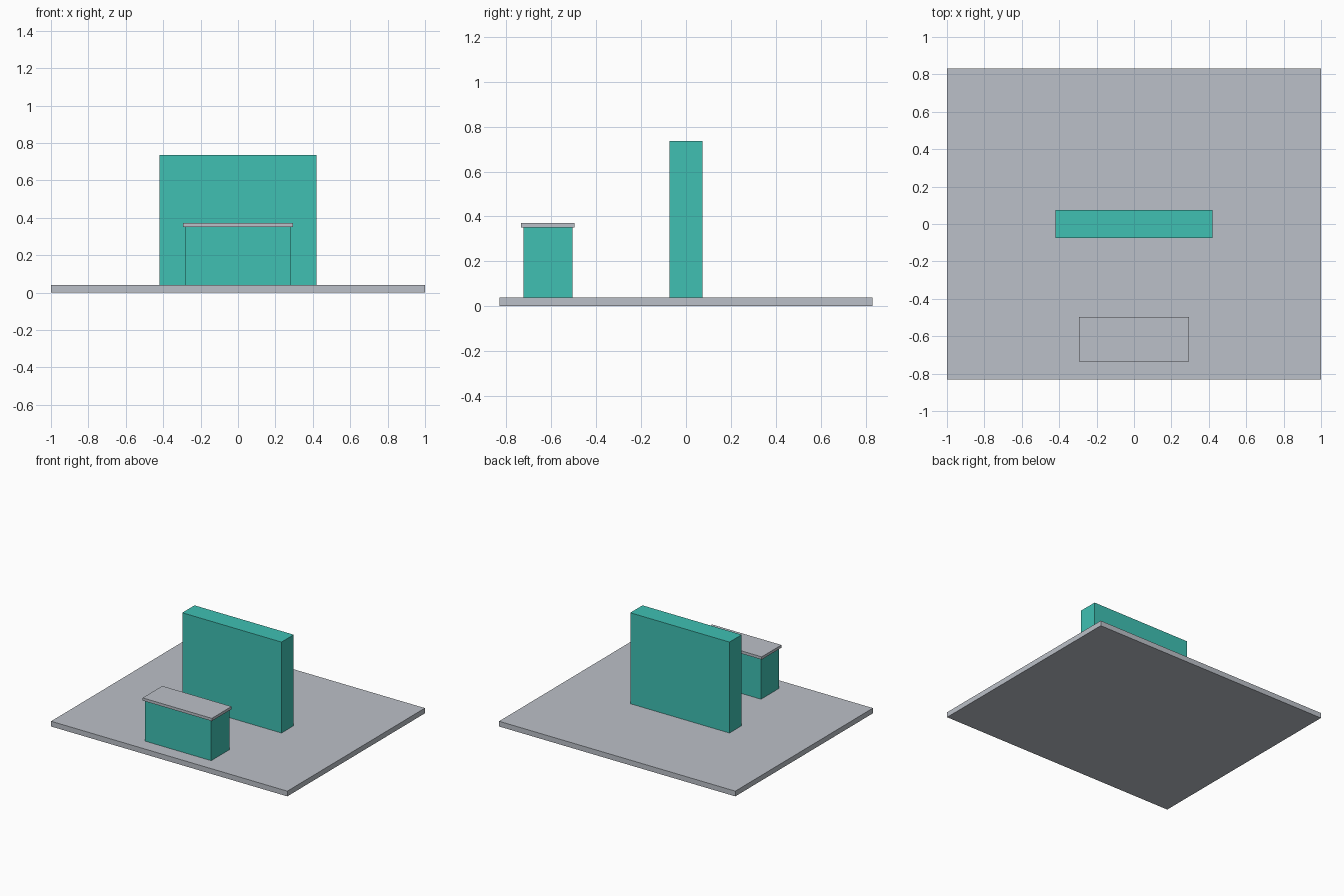
import bpy

if "Cube" in bpy.data.objects:
    bpy.data.objects.remove(bpy.data.objects["Cube"])


def material(name, rgb):
    m = bpy.data.materials.new(name)
    m.diffuse_color = (*rgb, 1.0)
    m.use_nodes = True
    m.node_tree.nodes["Principled BSDF"].inputs["Base Color"].default_value = m.diffuse_color
    return m


def box(name, x, y, z, mat):
    """Axis-aligned box from (min, max) ranges."""
    bpy.ops.mesh.primitive_cube_add(size=1, location=[sum(r) / 2 for r in (x, y, z)])
    ob = bpy.context.object
    ob.name = name
    ob.scale = [r[1] - r[0] for r in (x, y, z)]
    bpy.ops.object.transform_apply(location=False, rotation=False, scale=True)
    ob.data.materials.append(mat)
    return ob


grey = material("light grey", (0.50, 0.53, 0.58))
teal = material("teal", (0.05, 0.53, 0.45))

# Floor slab
box("floor", (-1, 1), (-0.832, 0.832), (0, 0.04), grey)

# Back wall, passing down through the floor to just above its underside
box("back_wall", (-0.42, 0.42), (-0.074, 0.074), (0.001, 0.736), teal)

# Reception counter with an overhanging top
box("counter_body", (-0.281, 0.281), (-0.725, -0.506), (0.001, 0.35), teal)
box("counter_top", (-0.293, 0.293), (-0.735, -0.497), (0.35, 0.371), grey)
